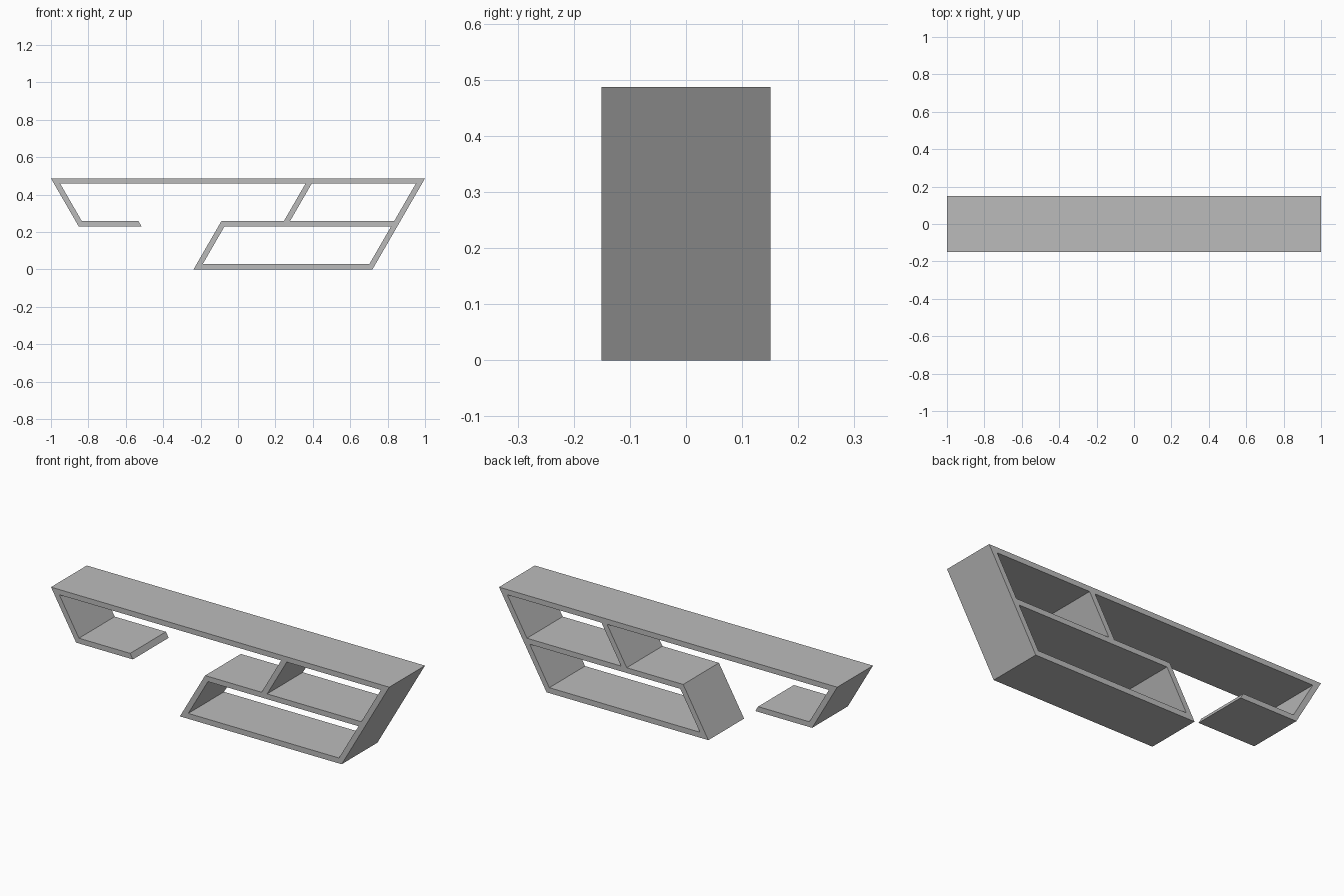
import bpy
import bmesh
import math

cube = bpy.data.objects.get("Cube")
if cube:
    bpy.data.objects.remove(cube, do_unlink=True)

SLOPE = math.tan(math.radians(30))
HALF_DEPTH = 0.151
PANEL = 0.033                      # horizontal width of a slanted panel
FLOOR, FLOOR_TOP = 0.0, 0.029      # board heights
SHELF, SHELF_TOP = 0.23, 0.258
TOP, TOP_TOP = 0.459, 0.487

grey = bpy.data.materials.new("Grey")
grey.use_nodes = True
colour = (0.5, 0.5, 0.5, 1)
grey.diffuse_color = colour
grey.node_tree.nodes["Principled BSDF"].inputs["Base Color"].default_value = colour


def board(name, left, right, low, high, lean_left=1, lean_right=1):
    """Slant-ended board; left and right are the end lines' x at ground level."""
    def x(base, lean, z):
        return base + lean * SLOPE * z
    profile = [(x(left, lean_left, low), low), (x(right, lean_right, low), low),
               (x(right, lean_right, high), high), (x(left, lean_left, high), high)]
    bm = bmesh.new()
    face = bm.faces.new([bm.verts.new((px, -HALF_DEPTH, pz)) for px, pz in profile])
    side = bmesh.ops.extrude_face_region(bm, geom=[face])["geom"]
    bmesh.ops.translate(bm, vec=(0, 2 * HALF_DEPTH, 0),
                        verts=[v for v in side if isinstance(v, bmesh.types.BMVert)])
    bmesh.ops.recalc_face_normals(bm, faces=bm.faces)
    mesh = bpy.data.meshes.new(name)
    bm.to_mesh(mesh)
    bm.free()
    mesh.materials.append(grey)
    bpy.context.collection.objects.link(bpy.data.objects.new(name, mesh))


# Ground-level x of the slanted lines
outer = 1 - SLOPE * TOP_TOP
inner = outer - PANEL
lower = -0.238
divider = 0.096

# Horizontal boards
board("top_board", -outer, outer, TOP, TOP_TOP, lean_left=-1)
board("middle_shelf", lower, inner, SHELF, SHELF_TOP)
board("bottom_board", lower, outer, FLOOR, FLOOR_TOP)
board("small_shelf", -outer, -0.383, SHELF, SHELF_TOP, -1, -1)

# Slanted panels
board("long_side_panel", inner, outer, FLOOR_TOP, TOP)
board("lower_side_panel", lower, lower + PANEL, FLOOR_TOP, SHELF)
board("divider_panel", divider, divider + PANEL, SHELF_TOP, TOP)
board("short_side_panel", -outer, -inner, SHELF_TOP, TOP, -1, -1)
